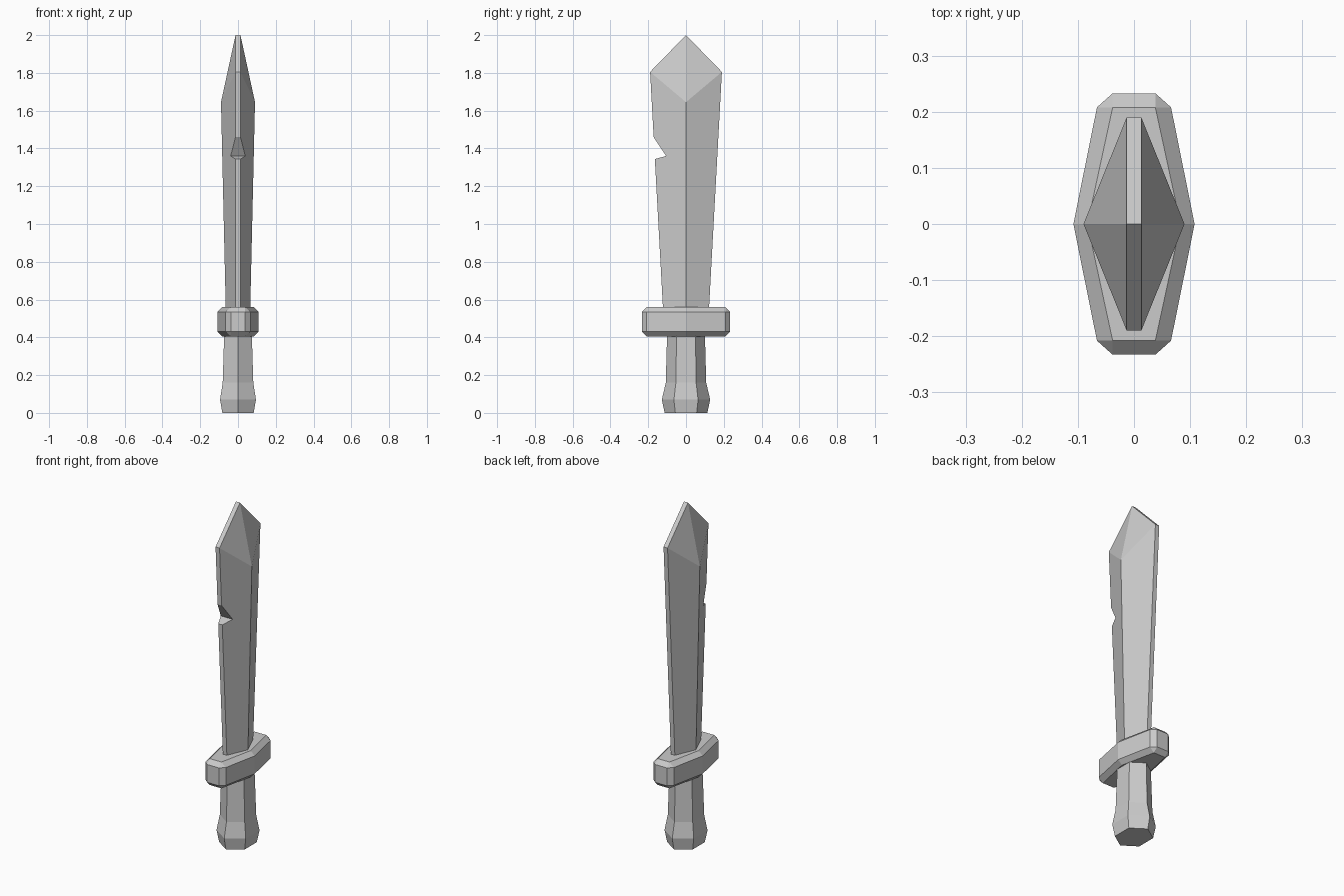
import bpy, bmesh

if "Cube" in bpy.data.objects:
    bpy.data.objects.remove(bpy.data.objects["Cube"])

steel = bpy.data.materials.new("light_grey")
steel.diffuse_color = (0.6, 0.6, 0.6, 1)
steel.use_nodes = True
steel.node_tree.nodes["Principled BSDF"].inputs["Base Color"].default_value = steel.diffuse_color


def loft(name, rings, mat=steel):
    """Skin a stack of equal-sized rings, cap both ends and merge doubled points."""
    bm = bmesh.new()
    loops = [[bm.verts.new(p) for p in ring] for ring in rings]
    n = len(rings[0])
    for a, b in zip(loops, loops[1:]):
        for i in range(n):
            j = (i + 1) % n
            bm.faces.new((a[i], a[j], b[j], b[i]))
    bm.faces.new(loops[0][::-1])
    bm.faces.new(loops[-1])
    bmesh.ops.remove_doubles(bm, verts=bm.verts, dist=0.0005)
    bmesh.ops.recalc_face_normals(bm, faces=bm.faces)
    mesh = bpy.data.meshes.new(name)
    bm.to_mesh(mesh)
    bm.free()
    obj = bpy.data.objects.new(name, mesh)
    bpy.context.collection.objects.link(obj)
    mesh.materials.append(mat)
    return obj


# Grip: six-sided handle swelling into a pommel
def grip_ring(z, y, x):
    return [(0, -y, z), (x, -y / 2, z), (x, y / 2, z),
            (0, y, z), (-x, y / 2, z), (-x, -y / 2, z)]


loft("grip", [grip_ring(0, 0.113, 0.083), grip_ring(0.07, 0.128, 0.095),
              grip_ring(0.16, 0.107, 0.081), grip_ring(0.42, 0.1, 0.073)])


# Guard: long bevelled block, pointed at the sides
def guard_ring(z, side, shoulder, end):
    q = [(side, 0), shoulder, end]
    pts = q + [(-x, y) for x, y in q[:0:-1]]
    pts += [(-x, -y) for x, y in pts]
    return [(x, y, z) for x, y in pts]


inner = (0.083, (0.038, 0.208), (0.038, 0.208))
outer = (0.108, (0.066, 0.208), (0.038, 0.233))
loft("guard", [guard_ring(0.405, *inner), guard_ring(0.43, *outer),
               guard_ring(0.535, *outer), guard_ring(0.56, *inner)])


# Blade: ridged sides, thin flat edges and a faceted point
def blade_ring(z_edge, z_ridge, y, x, e=0.013):
    return [(e, -y, z_edge), (x, 0, z_ridge), (e, y, z_edge),
            (-e, y, z_edge), (-x, 0, z_ridge), (-e, -y, z_edge)]


blade = loft("blade", [blade_ring(0.52, 0.52, 0.12, 0.064),
                       blade_ring(1.805, 1.645, 0.19, 0.09),
                       blade_ring(2.0, 2.0, 0.0, 0.013)])

# Notch in the front edge
notch = [(-0.105, 1.36), (-0.1712, 1.46), (-0.30, 1.645), (-0.30, 1.307)]
cutter = loft("notch_cutter", [[(x, y, z) for y, z in notch] for x in (-0.2, 0.2)])
cutter.hide_render = True
cutter.hide_viewport = True
cut = blade.modifiers.new("notch", 'BOOLEAN')
cut.operation = 'DIFFERENCE'
cut.solver = 'EXACT'
cut.object = cutter
